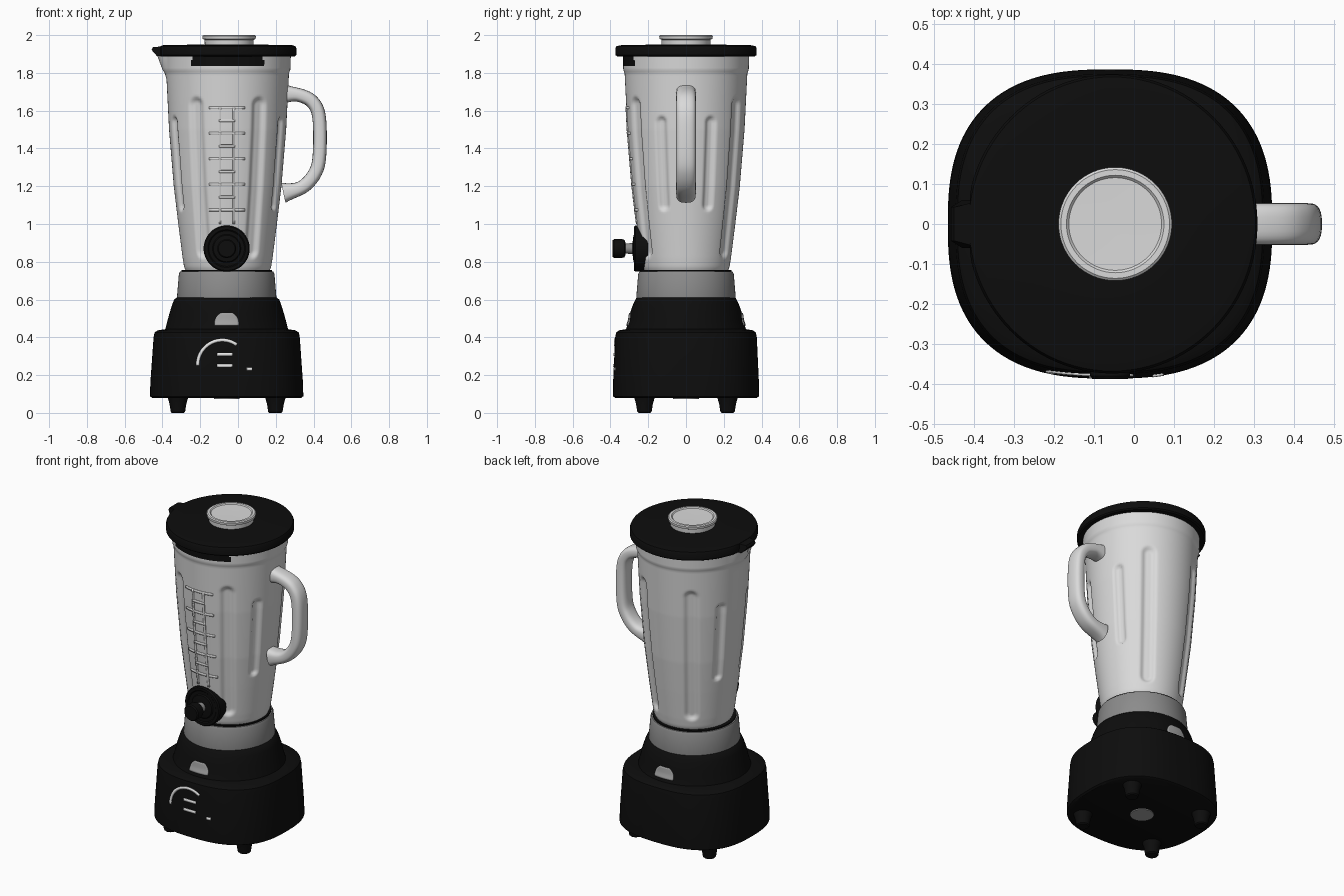
import bpy, bmesh, math
from mathutils import Vector, Matrix

if "Cube" in bpy.data.objects:
    bpy.data.objects.remove(bpy.data.objects["Cube"])


def material(name, v):
    m = bpy.data.materials.new(name)
    m.diffuse_color = (v, v, v, 1)
    m.use_nodes = True
    m.node_tree.nodes["Principled BSDF"].inputs["Base Color"].default_value = m.diffuse_color
    return m


BLACK = material("black plastic", 0.004)
GLASS = material("pale glass", 0.7)
STEEL = material("grey collar metal", 0.26)
BADGE = material("badge grey", 0.36)
WHITE = material("white marking", 0.8)
BX, JX = -0.06, -0.055          # base axis, jar axis


def finish(name, bm, mats, angle=35):
    bmesh.ops.recalc_face_normals(bm, faces=bm.faces)
    me = bpy.data.meshes.new(name)
    bm.to_mesh(me)
    bm.free()
    ob = bpy.data.objects.new(name, me)
    bpy.context.collection.objects.link(ob)
    for m in mats:
        me.materials.append(m)
    bpy.ops.object.select_all(action='DESELECT')
    ob.select_set(True)
    bpy.context.view_layer.objects.active = ob
    bpy.ops.object.shade_smooth_by_angle(angle=math.radians(angle))
    return ob


def skin(bm, loops):
    """Bridge successive vertex rings and cap both ends."""
    rings = [[bm.verts.new(p) for p in lp] for lp in loops]
    n = len(rings[0])
    for a, b in zip(rings, rings[1:]):
        for i in range(n):
            bm.faces.new((a[i], a[(i + 1) % n], b[(i + 1) % n], b[i]))
    bm.faces.new(rings[0])
    bm.faces.new(rings[-1])


def oval(rx, ry, n, seg):
    out = []
    for i in range(seg):
        c, s = math.cos(2 * math.pi * i / seg), math.sin(2 * math.pi * i / seg)
        out.append((math.copysign(rx * abs(c) ** (2 / n), c),
                    math.copysign(ry * abs(s) ** (2 / n), s)))
    return out


def lathe(name, rows, mat, at=(0, 0, 0), rot=None, seg=96):
    """rows: (z, rx, ry, exponent) or (z, r)."""
    bm = bmesh.new()
    loops = []
    for r in rows:
        z, rx, ry, n = r if len(r) == 4 else (r[0], r[1], r[1], 2)
        loops.append([(x, y, z) for x, y in oval(rx, ry, n, seg)])
    skin(bm, loops)
    m = Matrix.Translation(at) @ (rot or Matrix())
    bmesh.ops.transform(bm, matrix=m, verts=bm.verts)
    return finish(name, bm, [mat])


def interp(rows, z):
    for a, b in zip(rows, rows[1:]):
        if z <= b[0]:
            t = max(0, (z - a[0]) / (b[0] - a[0]))
            return [p + (q - p) * t for p, q in zip(a, b)]
    return rows[-1]


# ---- motor base
BASE = [(0.08, 0.395, 0.375, 2.6), (0.088, 0.406, 0.387, 2.6), (0.16, 0.404, 0.386, 2.6),
        (0.40, 0.387, 0.375, 2.6), (0.425, 0.382, 0.37, 2.6), (0.437, 0.365, 0.355, 2.5),
        (0.443, 0.325, 0.318, 2), (0.49, 0.313, 0.302, 2), (0.53, 0.302, 0.296, 2),
        (0.575, 0.288, 0.28, 2), (0.60, 0.278, 0.268, 2), (0.612, 0.262, 0.26, 2)]
lathe("motor_base", BASE, BLACK, (BX, 0, 0), seg=128)
lathe("underside_cap", [(0.074, 0.068), (0.082, 0.068)], BADGE, (BX, 0, 0), seg=32)
for sx in (-1, 1):
    for sy in (-1, 1):
        lathe("foot_%s_%s" % ("right" if sx > 0 else "left", "back" if sy > 0 else "front"),
              [(0, 0.032), (0.006, 0.038), (0.05, 0.045), (0.1, 0.06)], BLACK,
              (BX + sx * 0.258, sy * 0.22, 0), seg=24)

# ---- collar and seat ring
lathe("collar", [(0.605, 0.262), (0.615, 0.263), (0.735, 0.253), (0.748, 0.247), (0.749, 0.2)],
      STEEL, (BX, 0, 0))
lathe("seat_ring", [(0.74, 0.24), (0.756, 0.24), (0.756, 0.2)], BLACK, (BX, 0, 0))

# ---- glass jar with sunk flutes and pouring lip
JAR = [(0.745, 0.218), (0.77, 0.23), (0.82, 0.238), (1.0, 0.261), (1.2, 0.285), (1.5, 0.31),
       (1.80, 0.325), (1.815, 0.332), (1.9, 0.335)]
FLUTES = [(a * s, lo, hi, w) for s in (-1, 1) for a, lo, hi, w in
          ((25, 1.10, 1.54, 0.034), (58, 0.86, 1.63, 0.048),
           (122, 0.86, 1.63, 0.048), (155, 1.10, 1.54, 0.034))]


def jar_radius(a, z):
    r0 = r = interp(JAR, z)[1]
    for deg, lo, hi, w in FLUTES:
        da = (a - math.radians(deg) + math.pi) % (2 * math.pi) - math.pi
        d = math.hypot(r0 * da, z - min(max(z, lo), hi)) / w
        if d < 1:
            t = min(1, (1 - d) * 1.6)
            r -= 0.018 * t * t * (3 - 2 * t)
    da = abs((a % (2 * math.pi)) - math.pi) / 0.33
    if da < 1 and z > 1.76:
        r += 0.042 * ((z - 1.76) / 0.14) ** 1.3 * (0.5 + 0.5 * math.cos(math.pi * da))
    return r


bm = bmesh.new()
loops = []
for k in range(111):
    z = 0.745 + 1.155 * k / 110
    ring = []
    for i in range(192):
        a = 2 * math.pi * i / 192
        r = jar_radius(a, z)
        ring.append((JX + r * math.cos(a), r * math.sin(a), z))
    loops.append(ring)
skin(bm, loops)
for f in bm.faces:              # lid seal seen at the front of the rim
    c = f.calc_center_median()
    if 1.835 < c.z < 1.899 and c.y < -0.2 and abs(c.x - JX) < 0.19:
        f.material_index = 1
finish("jar", bm, [GLASS, BLACK], 50)

# ---- handle: rounded section swept along a smooth path
path = [Vector(p) for p in ((0.16, 1.70), (0.24, 1.69), (0.325, 1.682), (0.395, 1.645), (0.43, 1.56),
                            (0.431, 1.36), (0.405, 1.265), (0.34, 1.195), (0.24, 1.165), (0.14, 1.15))]
pts = []
for p0, p1, p2, p3 in zip(path, path[1:], path[2:], path[3:]):
    for k in range(8):
        t = k / 8
        pts.append(0.5 * (2 * p1 + (p2 - p0) * t + (2 * p0 - 5 * p1 + 4 * p2 - p3) * t * t
                          + (3 * p1 - p0 - 3 * p2 + p3) * t ** 3))
pts.append(path[-2])
bm = bmesh.new()
loops = []
for i, p in enumerate(pts):
    d = (pts[min(i + 1, len(pts) - 1)] - pts[max(i - 1, 0)]).normalized()
    flare = 1 + 0.5 * max(0, 1 - min(i, len(pts) - 1 - i) / 8) ** 2
    loops.append([(p.x - d.y * u * flare, v, p.y + d.x * u * flare)
                  for u, v in oval(0.036, 0.052, 2.8, 28)])
skin(bm, loops)
finish("handle", bm, [GLASS], 50)

# ---- lid, pouring tab and cap
lid = lathe("lid", [(1.888, 0.33), (1.888, 0.358, 0.365, 2), (1.895, 0.364, 0.374, 2),
                    (1.93, 0.364, 0.374, 2), (1.942, 0.358, 0.368, 2), (1.947, 0.34), (1.95, 0.15)],
            BLACK, (JX, 0, 0))
for v in lid.data.vertices:
    v.co.x = max(v.co.x, -0.41)
bm = bmesh.new()
skin(bm, [[(x, y * (0.7 if x < -0.44 else 1), z) for x, z in
           ((-0.458, 1.922), (-0.43, 1.89), (-0.38, 1.89), (-0.38, 1.942), (-0.45, 1.936))]
          for y in (-0.06, 0.06)])
finish("lid_pouring_tab", bm, [BLACK])
lathe("cap", [(1.93, 0.128), (1.975, 0.13), (1.98, 0.14), (1.995, 0.142), (2.0, 0.136),
              (2.0, 0.122), (1.994, 0.116), (1.993, 0.03)], GLASS, (-0.047, 0, 0), seg=64)

# ---- front valve, turned to face -y
face = Matrix.Rotation(math.radians(90), 4, 'X')
at = (BX, 0, 0.87)
lathe("valve_plate", [(0.20, 0.118), (0.268, 0.122), (0.276, 0.116), (0.276, 0.10), (0.27, 0.094),
                      (0.27, 0.075), (0.278, 0.07), (0.282, 0.04)], BLACK, at, face, 64)
lathe("valve_stem", [(0.27, 0.03), (0.33, 0.026)], STEEL, at, face, 24)
lathe("valve_knob", [(0.32, 0.032), (0.326, 0.046), (0.34, 0.05), (0.38, 0.05), (0.388, 0.044),
                     (0.388, 0.02)], BLACK, at, face, 32)


# ---- thin plates laid on curved surfaces
def base_y(x, z):
    _, rx, ry, n = interp(BASE, z)
    return ry * (1 - abs((x - BX) / rx) ** n) ** (1 / n)


def jar_y(x, z):
    return math.sqrt(interp(JAR, z)[1] ** 2 - (x - JX) ** 2)


def plate(name, fn, surf, mat, nu=8, nv=2, side=-1):
    bm = bmesh.new()
    g = []
    for i in range(nu + 1):
        row = []
        for j in range(nv + 1):
            x, z = fn(i / nu, j / nv)
            row.append(bm.verts.new((x, side * (surf(x, z) + 0.001), z)))
        g.append(row)
    for i in range(nu):
        for j in range(nv):
            bm.faces.new((g[i][j], g[i + 1][j], g[i + 1][j + 1], g[i][j + 1]))
    ob = finish(name, bm, [mat])
    s = ob.modifiers.new("thickness", 'SOLIDIFY')
    s.thickness, s.offset = 0.009, 0


def box(x0, x1, z0, z1):
    return lambda u, v: (x0 + (x1 - x0) * u, z0 + (z1 - z0) * v)


def badge(u, v):                # dome-shaped badge outline
    w = 0.064 * (1 - 0.5 * v ** 3)
    return BX + (2 * u - 1) * w, 0.462 + 0.066 * v


def dial(u, v):
    a = math.radians(182 - 128 * u)
    r = 0.122 + 0.016 * v
    return -0.083 + r * math.cos(a), 0.255 + r * math.sin(a)


for side, label in ((-1, "front"), (1, "back")):
    plate("badge_" + label, badge, base_y, BADGE, 12, 8, side)
plate("dial_arc", dial, base_y, WHITE, 32, 1)
for i, (x, z, w) in enumerate(((-0.07, 0.31, 0.042), (-0.07, 0.25, 0.042), (0.06, 0.232, 0.014))):
    plate("panel_mark_%d" % i, box(x - w, x + w, z - 0.008, z + 0.008), base_y, WHITE)

# ---- measuring scale on the jar front
for i, x in enumerate((-0.095, -0.022)):
    plate("scale_rail_%d" % i, box(x - 0.006, x + 0.006, 1.0, 1.62), jar_y, GLASS, 1, 30)
for i in range(9):
    x0, x1 = (-0.153, 0.037) if i % 2 == 0 else (-0.1, -0.016)
    z = 1.615 - i * 0.0675
    plate("scale_rung_%d" % i, box(x0, x1, z - 0.007, z + 0.007), jar_y, GLASS)
